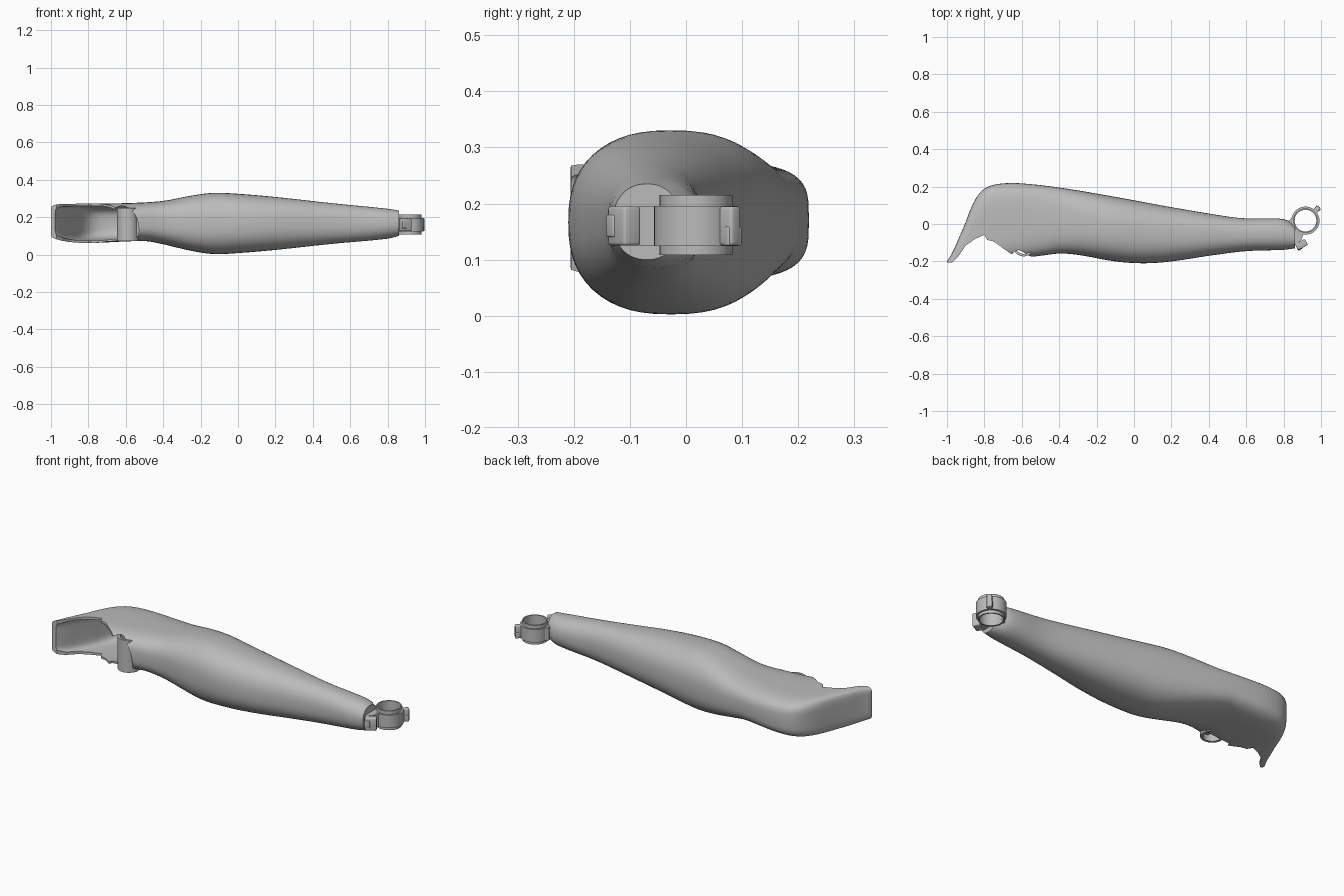
import bpy, bmesh, math
from mathutils import Matrix, Vector

if "Cube" in bpy.data.objects:
    bpy.data.objects.remove(bpy.data.objects["Cube"])

grey = bpy.data.materials.new("plain_grey")
grey.use_nodes = True
grey.diffuse_color = (0.5, 0.5, 0.5, 1)
grey.node_tree.nodes["Principled BSDF"].inputs["Base Color"].default_value = (0.5, 0.5, 0.5, 1)


def make(name, bm, angle=35):
    bmesh.ops.recalc_face_normals(bm, faces=bm.faces)
    mesh = bpy.data.meshes.new(name)
    bm.to_mesh(mesh)
    bm.free()
    obj = bpy.data.objects.new(name, mesh)
    bpy.context.collection.objects.link(obj)
    mesh.materials.append(grey)
    smooth(obj, angle)
    return obj


def smooth(obj, angle=35):
    bpy.ops.object.select_all(action="DESELECT")
    obj.select_set(True)
    bpy.context.view_layer.objects.active = obj
    bpy.ops.object.shade_smooth_by_angle(angle=math.radians(angle))


def interp(table, x):
    """Smooth curve through (x, value) points."""
    if x <= table[0][0]:
        return table[0][1]
    for i in range(len(table) - 1):
        (x0, v0), (x1, v1) = table[i], table[i + 1]
        if x <= x1:
            def slope(k):
                a, b = table[max(k - 1, 0)], table[min(k + 1, len(table) - 1)]
                return (b[1] - a[1]) / (b[0] - a[0])
            t, h = (x - x0) / (x1 - x0), x1 - x0
            return ((2*t**3 - 3*t*t + 1) * v0 + (t**3 - 2*t*t + t) * h * slope(i)
                    + (3*t*t - 2*t**3) * v1 + (t**3 - t*t) * h * slope(i + 1))
    return table[-1][1]


# Outline curves of the arm along its length
BACK = [(-1, -.2), (-.97, -.15), (-.93, -.06), (-.9, .01), (-.87, .09), (-.83, .16),
        (-.78, .2), (-.7, .217), (-.6, .217), (-.4, .195), (-.1, .145), (.2, .09),
        (.5, .04), (.6, .03), (.81, .025), (.86, -.01)]
FRONT = [(-1, -.35), (-.85, -.3), (-.7, -.2), (-.6, -.182), (-.5, -.17), (-.4, -.158),
         (-.3, -.165), (-.1, -.2), (.05, -.21), (.2, -.2), (.4, -.17), (.6, -.145),
         (.8, -.138), (.86, -.13)]
TOP = [(-1, .262), (-.95, .27), (-.6, .275), (-.4, .287), (-.25, .315), (-.13, .33),
       (0, .325), (.2, .308), (.5, .275), (.8, .245), (.86, .235)]
BOTTOM = [(-1, .09), (-.92, .07), (-.8, .062), (-.5, .072), (-.4, .055), (-.25, .02),
          (-.13, .003), (0, .008), (.2, .025), (.5, .057), (.8, .085), (.86, .1)]
SQUARENESS = [(-1, 6), (-.85, 4.5), (-.5, 3.2), (-.1, 2.5), (.5, 2.4), (.86, 2.2)]


def loft(x_end, inset=0.0, shift=0.0, steps=70, sides=56):
    bm = bmesh.new()
    rings = []
    for i in range(steps + 1):
        x = -1 + (x_end + 1) * (i / steps) ** 1.2
        yb, yf = interp(BACK, x) - inset, interp(FRONT, x) + inset
        zt, zb = interp(TOP, x) - inset, interp(BOTTOM, x) + inset
        p = 2 / interp(SQUARENESS, x)
        ring = []
        for k in range(sides):
            a = 2 * math.pi * k / sides
            c, s = math.cos(a), math.sin(a)
            y = (yb + yf) / 2 + (yb - yf) / 2 * math.copysign(abs(c) ** p, c)
            z = (zt + zb) / 2 + (zt - zb) / 2 * math.copysign(abs(s) ** p, s)
            ring.append(bm.verts.new((x + shift, y, z)))
        rings.append(ring)
    for a, b in zip(rings, rings[1:]):
        for k in range(sides):
            n = (k + 1) % sides
            bm.faces.new((a[k], a[n], b[n], b[k]))
    bm.faces.new(rings[0])
    bm.faces.new(rings[-1])
    return bm


def prism(points, depth):
    """Extrude a closed outline along a vector."""
    bm = bmesh.new()
    face = bm.faces.new([bm.verts.new(p) for p in points])
    ext = bmesh.ops.extrude_face_region(bm, geom=[face])
    bmesh.ops.translate(bm, vec=Vector(depth),
                        verts=[g for g in ext["geom"] if isinstance(g, bmesh.types.BMVert)])
    return bm


def cut(obj, cutters):
    for c in cutters:
        c.hide_render = True
        mod = obj.modifiers.new("cut", "BOOLEAN")
        mod.operation, mod.solver, mod.object = "DIFFERENCE", "EXACT", c
    deps = bpy.context.evaluated_depsgraph_get()
    mesh = bpy.data.meshes.new_from_object(obj.evaluated_get(deps))
    obj.modifiers.clear()
    obj.data = mesh
    for c in cutters:
        bpy.data.objects.remove(c)
    smooth(obj)


# Hollow arm shell with an open elbow cuff
shell = make("arm_shell", loft(.86))
hollow = make("hollow_cutter", loft(.7, .012, .018))
edge = [(-1.1, -.21), (-.97, -.205), (-.94, -.175), (-.9, -.115), (-.85, -.08), (-.8, -.058),
        (-.785, -.085), (-.75, -.093), (-.7, -.13), (-.65, -.165), (-.6, -.181), (-.6, -.5), (-1.1, -.5)]
opening = make("opening_cutter", prism([(x, y, -.1) for x, y in edge], (0, 0, .6)))
notch_pts = [(-.62 + .09 * math.cos(a), -.4, .13 + .13 * math.sin(a))
             for a in (math.tau * k / 32 for k in range(32))]
notch = make("notch_cutter", prism(notch_pts, (0, .29, 0)))
cut(shell, [hollow, opening, notch])


def tube(name, x, y, z0, z1, outer, inner, sides=40):
    bm = bmesh.new()
    loops = [[bm.verts.new((x + r * math.cos(math.tau * k / sides),
                            y + r * math.sin(math.tau * k / sides), z)) for k in range(sides)]
             for r, z in ((outer, z0), (outer, z1), (inner, z1), (inner, z0))]
    for a, b in zip(loops, loops[1:] + loops[:1]):
        for k in range(sides):
            n = (k + 1) % sides
            bm.faces.new((a[k], a[n], b[n], b[k]))
    return make(name, bm)


def block(name, center, size, turn=0, bevel=.006):
    bm = bmesh.new()
    bmesh.ops.create_cube(bm, size=1)
    bmesh.ops.scale(bm, vec=size, verts=bm.verts)
    bmesh.ops.bevel(bm, geom=bm.edges[:], offset=bevel, segments=3, affect="EDGES", profile=.5)
    bmesh.ops.transform(bm, verts=bm.verts, matrix=Matrix.Translation(center)
                        @ Matrix.Rotation(math.radians(turn), 4, "Z"))
    return make(name, bm)


# Elbow pivot tube and its bracket
tube("elbow_pivot", -.59, -.115, .072, .25, .058, .045)
block("elbow_bracket", (-.56, -.1, .17), (.07, .1, .15))

# Wrist clamp ring with inner sleeve
RX, RY = .917, .018
tube("wrist_collar", RX, RY, .124, .196, .075, .062)
tube("wrist_sleeve", RX, RY, .108, .215, .065, .058)

# Neck joining ring to shell, flared toward the arm
neck = [(.83, .018), (.852, .045), (.865, .055), (.856, .0), (.872, -.035), (.905, -.055),
        (.895, -.085), (.875, -.105), (.83, -.12)]
make("wrist_neck", prism([(x, y, .125) for x, y in neck], (0, 0, .07)))

# Clamp lugs and screw heads
block("front_clamp_lug", (.895, -.11, .16), (.06, .036, .07), 30)
block("front_clamp_screw", (.886, -.128, .16), (.028, .02, .04), 30, .004)
block("outer_clamp_lug", (.978, .078, .16), (.034, .026, .07), 45)
block("outer_clamp_screw", (.982, .083, .142), (.016, .03, .034), 35, .003)
